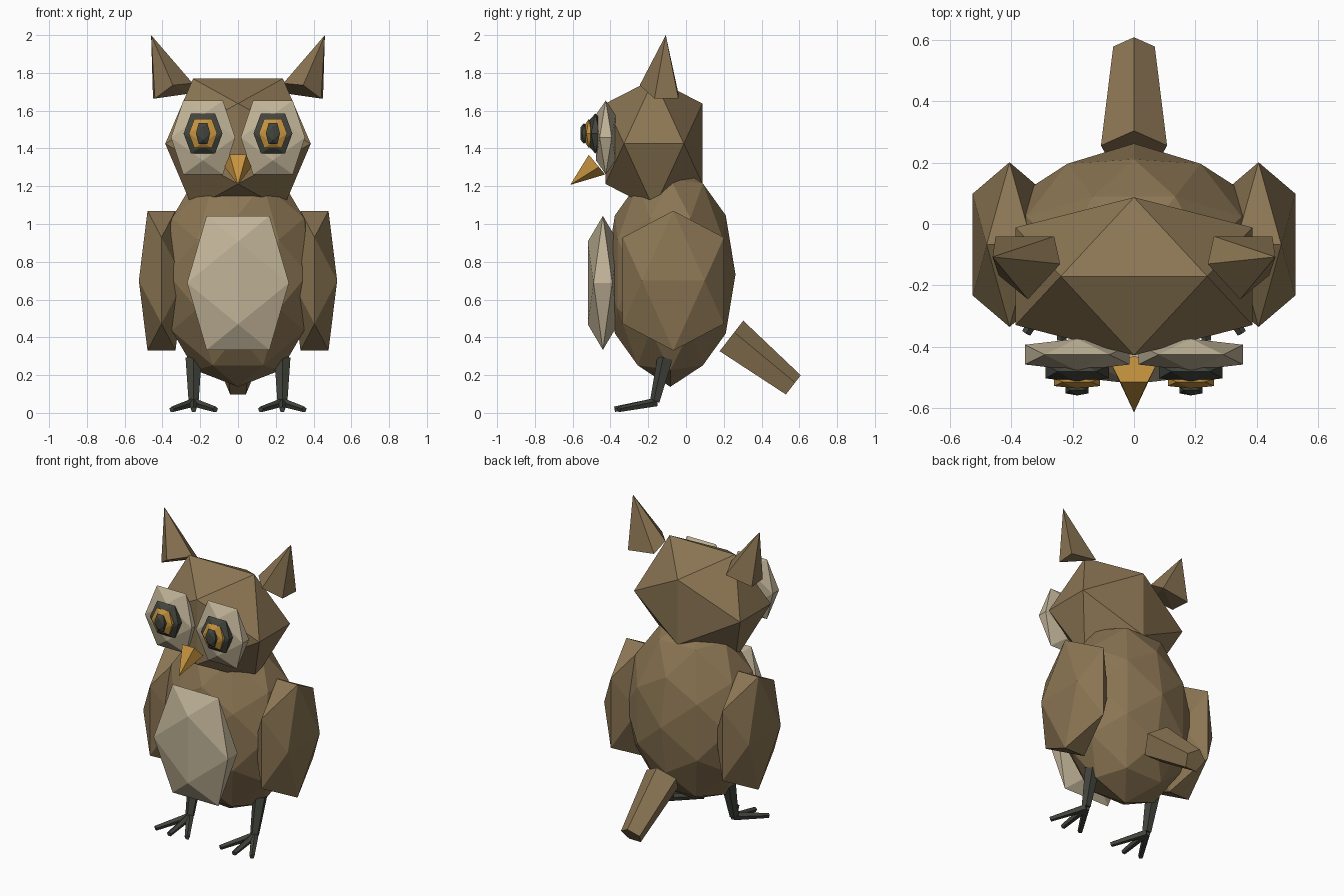
import bpy, bmesh
from math import sin, cos, pi, sqrt
from mathutils import Vector

cube = bpy.data.objects.get("Cube")
if cube:
    bpy.data.objects.remove(cube, do_unlink=True)


def make_material(name, rgb):
    mat = bpy.data.materials.new(name)
    mat.use_nodes = True
    mat.diffuse_color = (*rgb, 1)
    bsdf = next(n for n in mat.node_tree.nodes if n.type == 'BSDF_PRINCIPLED')
    bsdf.inputs["Base Color"].default_value = (*rgb, 1)
    return mat


BROWN = make_material("brown_feathers", (0.26, 0.18, 0.088))
CREAM = make_material("cream_feathers", (0.53, 0.45, 0.31))
ORANGE = make_material("orange", (0.56, 0.29, 0.05))
DARK = make_material("dark_grey", (0.056, 0.06, 0.047))


def finish(bm, name, mat):
    bmesh.ops.recalc_face_normals(bm, faces=bm.faces)
    mesh = bpy.data.meshes.new(name)
    bm.to_mesh(mesh)
    bm.free()
    mesh.materials.append(mat)
    bpy.context.collection.objects.link(bpy.data.objects.new(name, mesh))


def hull_mesh(points):
    bm = bmesh.new()
    for p in points:
        bm.verts.new(p)
    bmesh.ops.remove_doubles(bm, verts=bm.verts, dist=1e-5)
    bmesh.ops.convex_hull(bm, input=bm.verts)
    return bm


def gem(name, center, radii, mat, detail=0):
    """Icosahedron with an edge on top, optionally subdivided, scaled to radii."""
    t = (1 + sqrt(5)) / 2
    points = []
    for i in (-1, 1):
        for j in (-t, t):
            points += [(i, 0, j), (0, j, i), (j, i, 0)]
    bm = hull_mesh(points)
    if detail:
        bmesh.ops.subdivide_edges(bm, edges=bm.edges, cuts=detail, use_grid_fill=True)
    for v in bm.verts:
        n = v.co.normalized()
        v.co = Vector(center) + Vector(a * b for a, b in zip(n, radii))
    finish(bm, name, mat)


def taper(name, start, end, r1, r2, mat, ref=(0, 0, 1)):
    """Five-sided tapered rod with one corner pointing towards ref."""
    start, end = Vector(start), Vector(end)
    axis = (end - start).normalized()
    side = Vector(ref).cross(axis).normalized()
    up = axis.cross(side)
    points = []
    for c, r in ((start, r1), (end, r2)):
        for k in range(5):
            a = 2 * pi * k / 5
            points.append(c + r * (cos(a) * up + sin(a) * side))
    finish(hull_mesh(points), name, mat)


# Torso, head, belly patch
gem("body", (0, -0.083, 0.733), (0.433, 0.345, 0.595), BROWN, detail=1)
gem("head", (0, -0.17, 1.425), (0.453, 0.302, 0.405), BROWN)
gem("belly", (0, -0.44, 0.688), (0.317, 0.094, 0.417), CREAM)

# Beak and tail
taper("beak", (0, -0.476, 1.32), (0, -0.613, 1.207), 0.075, 0, ORANGE, ref=(0, 0, -1))
taper("tail", (0, 0.234, 0.399), (0, 0.564, 0.143), 0.113, 0.071, BROWN)

# Ear tuft: tip first, then the base corners
EAR = [(0.46, -0.107, 2.0), (0.26, -0.04, 1.69), (0.45, -0.04, 1.664),
       (0.44, -0.167, 1.664), (0.345, -0.245, 1.735), (0.24, -0.13, 1.745)]

# Eye layers: name, y, z, radii, colour
EYE = [("eye_patch", -0.425, 1.458, (0.2, 0.061, 0.23), CREAM),
       ("eye_rim", -0.48, 1.479, (0.121, 0.042, 0.125), DARK),
       ("iris", -0.514, 1.479, (0.088, 0.025, 0.091), ORANGE),
       ("pupil", -0.54, 1.479, (0.044, 0.021, 0.065), DARK)]

for s, label in ((1, "left"), (-1, "right")):
    gem(f"{label}_wing", (s * 0.405, -0.067, 0.70), (0.141, 0.315, 0.435), BROWN)
    finish(hull_mesh([(s * x, y, z) for x, y, z in EAR]), f"{label}_ear_tuft", BROWN)
    for name, y, z, radii, mat in EYE:
        gem(f"{label}_{name}", (s * 0.185, y, z), radii, mat)
    # Leg with three spread toes
    x = s * 0.235
    taper(f"{label}_leg", (x, -0.107, 0.29), (x, -0.163, 0.06), 0.045, 0.028, DARK, ref=(0, -1, 0))
    for spread, reach, toe in ((-0.115, -0.355, "inner"), (0, -0.378, "middle"), (0.115, -0.355, "outer")):
        taper(f"{label}_{toe}_toe", (x, -0.16, 0.055), (x + s * spread, reach, 0.018),
              0.024, 0.016, DARK)
